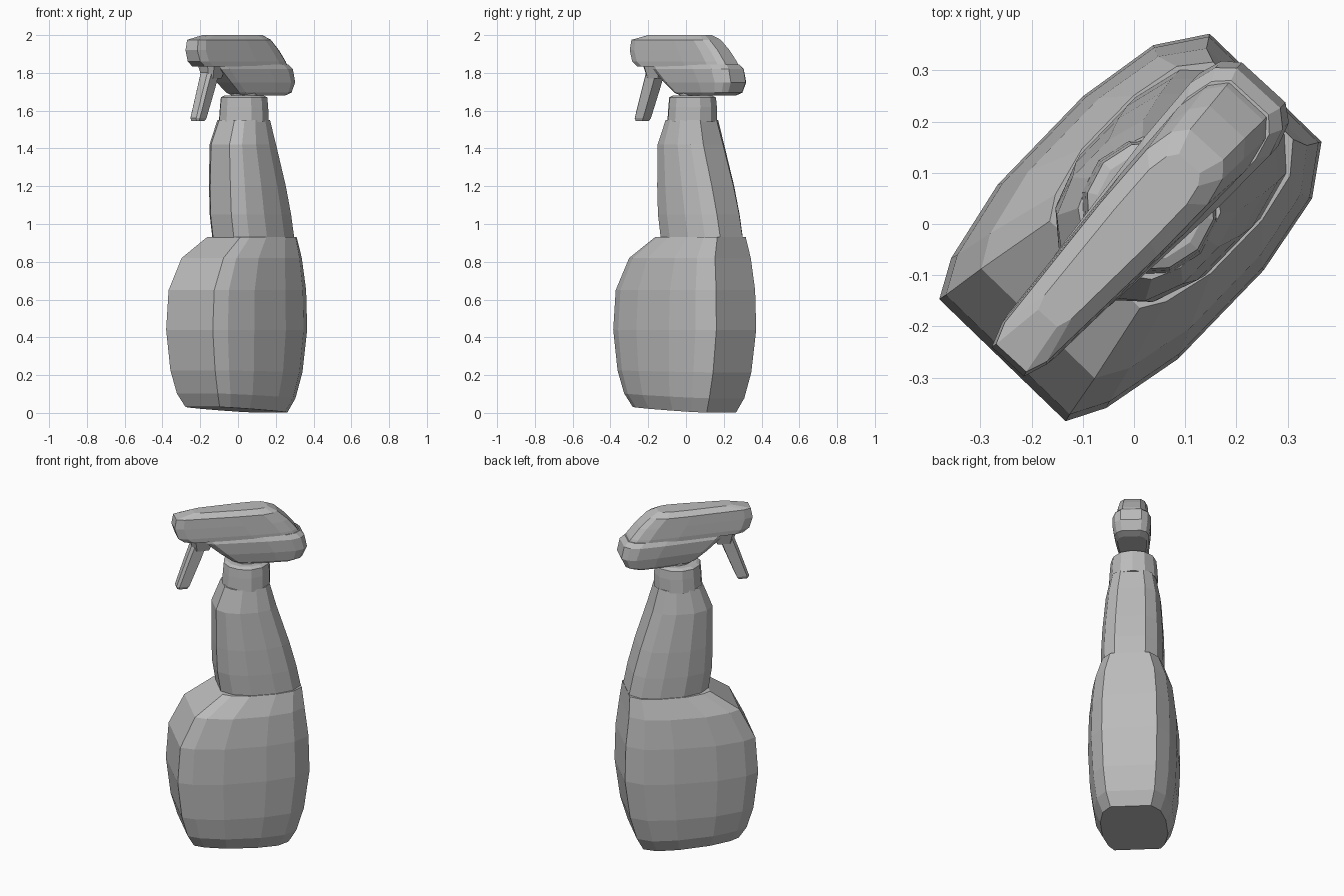
import bpy
import bmesh
from math import cos, sin, pi, radians

cube = bpy.data.objects.get("Cube")
if cube:
    bpy.data.objects.remove(cube, do_unlink=True)

grey = bpy.data.materials.new("plain_grey")
grey.use_nodes = True
colour = (0.5, 0.5, 0.5, 1)
grey.diffuse_color = colour
grey.node_tree.nodes["Principled BSDF"].inputs["Base Color"].default_value = colour


def mirrored(half):
    """Close a half outline (length, width) across the long axis."""
    return half + [(a, -b) for a, b in reversed(half)]


def loft(name, section, rings, turn, tilt=0.0):
    """Stack a section along z; each ring is (z, front, back, half width)."""
    bm = bmesh.new()
    loops = []
    for z, front, back, width in rings:
        mid, half = (front + back) / 2, (back - front) / 2
        loop = []
        for a, b in section:
            u = mid + a * half
            drop = tilt * u * max(0, 1 - z / 0.3)
            loop.append(bm.verts.new((u, b * width, z - drop)))
        loops.append(loop)
    n = len(section)
    for low, high in zip(loops, loops[1:]):
        for i in range(n):
            j = (i + 1) % n
            bm.faces.new((low[i], low[j], high[j], high[i]))
    bm.faces.new(loops[0][::-1])
    bm.faces.new(loops[-1])
    bmesh.ops.recalc_face_normals(bm, faces=bm.faces)
    mesh = bpy.data.meshes.new(name)
    bm.to_mesh(mesh)
    bm.free()
    mesh.materials.append(grey)
    obj = bpy.data.objects.new(name, mesh)
    obj.rotation_euler.z = radians(turn)
    bpy.context.collection.objects.link(obj)
    return obj


# Cross-sections, from the front end to the back end
tank_section = mirrored([(-1, .7), (-.8, .86), (-.35, 1), (.3, 1), (.75, .88), (1, .62)])
neck_section = mirrored([(-1, .45), (-.75, .8), (-.3, 1), (.3, 1), (.75, .85), (1, .5)])
head_section = mirrored([(-1, .5), (-.85, .7), (.2, .95), (.7, 1), (.9, .85), (1, .55)])
round_section = [(cos(i * pi / 6), sin(i * pi / 6)) for i in range(12)]
block_section = mirrored([(-1, .6), (-.6, 1), (1, .9)])

BODY, HEAD = 46, 47.5

# Wide bottle tank with sloping front shoulder
loft("bottle_tank", tank_section, [
    (.016, -.27, .26, .18),
    (.09, -.31, .30, .215),
    (.22, -.345, .34, .235),
    (.44, -.37, .37, .245),
    (.65, -.355, .365, .24),
    (.82, -.27, .345, .22),
    (.93, -.11, .335, .175),
], BODY, tilt=.06)

# Tapering grip of the bottle
loft("bottle_neck", neck_section, [
    (.925, -.11, .335, .17),
    (1.05, -.13, .31, .17),
    (1.2, -.135, .27, .165),
    (1.42, -.135, .20, .15),
    (1.55, -.085, .165, .125),
], BODY)

# Screw collar and the short stem above it
loft("collar", round_section, [
    (1.54, -.09, .18, .135),
    (1.62, -.085, .18, .13),
    (1.67, -.08, .175, .125),
    (1.68, -.06, .155, .105),
], HEAD)
loft("stem", round_section, [(1.66, -.02, .12, .07), (1.74, -.04, .14, .075)], HEAD)

# Lower shroud with overhanging back
loft("head_shroud", head_section, [
    (1.68, .0, .31, .08),
    (1.695, -.04, .35, .095),
    (1.75, -.11, .375, .105),
    (1.82, -.19, .36, .105),
    (1.845, -.21, .335, .09),
], HEAD)

# Upper housing, reaching forward to the nozzle
loft("head_housing", head_section, [
    (1.835, -.31, .335, .09),
    (1.86, -.345, .32, .09),
    (1.92, -.365, .27, .085),
    (1.975, -.355, .21, .08),
    (2.0, -.25, .16, .05),
], HEAD)

# Trigger hinge and lever
loft("trigger_hinge", block_section, [
    (1.77, -.255, -.17, .04),
    (1.85, -.28, -.14, .06),
], HEAD)
loft("trigger_lever", block_section, [
    (1.545, -.345, -.29, .028),
    (1.56, -.35, -.28, .034),
    (1.72, -.295, -.215, .037),
    (1.83, -.255, -.175, .04),
], HEAD)
